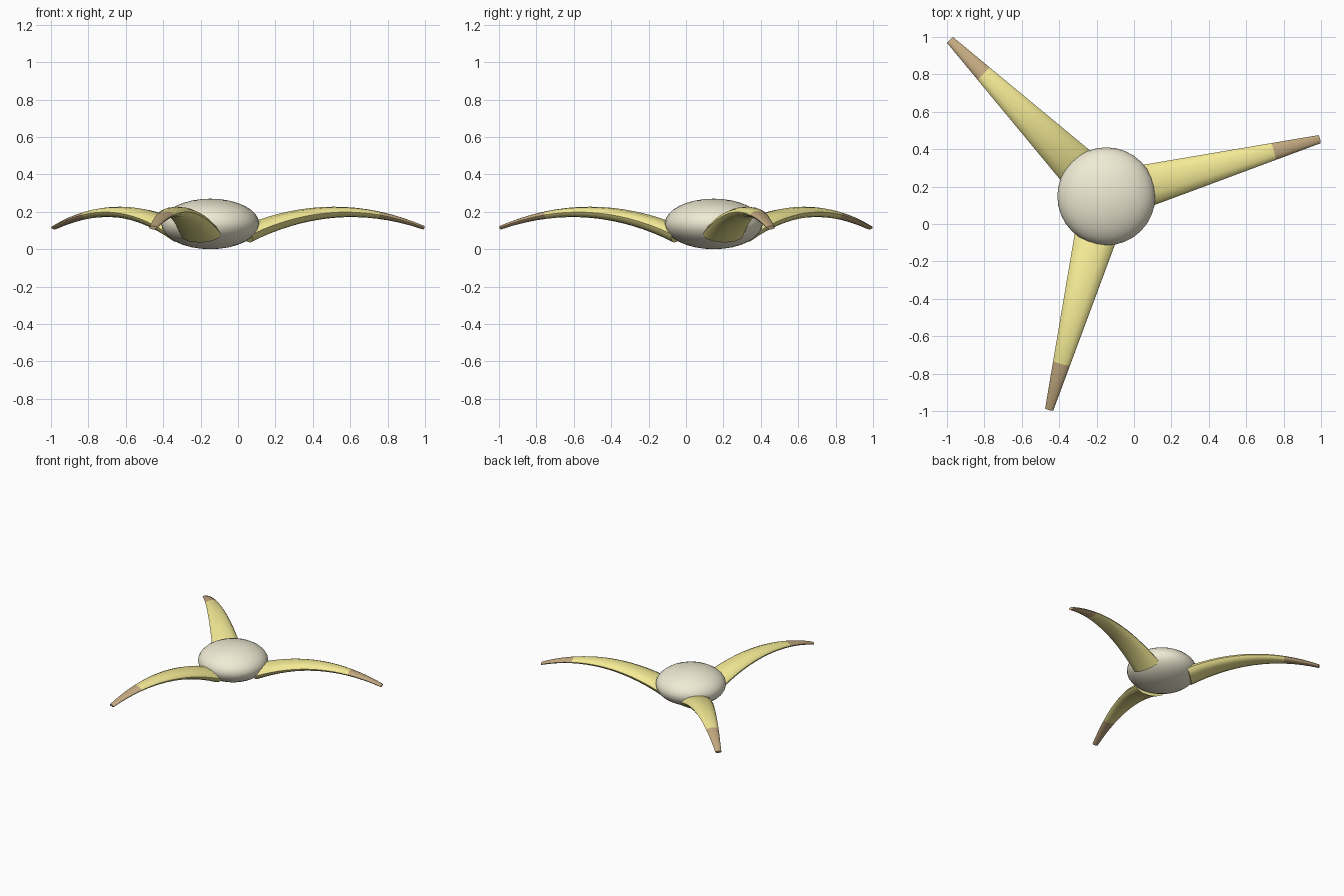
import bpy, bmesh, math
from mathutils import Vector

if "Cube" in bpy.data.objects:
    bpy.data.objects.remove(bpy.data.objects["Cube"])

CX, CY = -0.148, 0.148          # hub centre
R0, R1 = 0.20, 1.18             # radial start and end of an arm
SIDES = 12


def material(name, rgb):
    m = bpy.data.materials.new(name)
    m.diffuse_color = (*rgb, 1)
    m.use_nodes = True
    m.node_tree.nodes["Principled BSDF"].inputs["Base Color"].default_value = m.diffuse_color
    return m


cream = material("cream", (0.87, 0.83, 0.66))
yellow = material("yellow", (0.90, 0.82, 0.30))
brown = material("brown", (0.55, 0.40, 0.22))


def smooth(ob, angle):
    bpy.ops.object.select_all(action='DESELECT')
    ob.select_set(True)
    bpy.context.view_layer.objects.active = ob
    bpy.ops.object.shade_smooth_by_angle(angle=math.radians(angle))


def arm_piece(name, heading, t0, t1, steps, mat):
    """Tapered, flattened tube along an arched path, closed at both ends."""
    d = Vector((math.cos(heading), math.sin(heading), 0))
    side = Vector((-d.y, d.x, 0))
    up = Vector((0, 0, 1))
    bm = bmesh.new()
    rings = []
    for i in range(steps + 1):
        t = t0 + (t1 - t0) * i / steps
        r = R0 + (R1 - R0) * t
        z = 0.08 + 0.035 * t + 0.4 * t * (1 - t)
        slope = (0.035 + 0.4 * (1 - 2 * t)) / (R1 - R0)
        normal = (up - d * slope).normalized()
        half_w = 0.115 - 0.0925 * t
        half_h = 0.049 - 0.039 * t
        c = Vector((CX, CY, z)) + d * r
        ring = []
        for k in range(SIDES):
            a = 2 * math.pi * k / SIDES
            ring.append(bm.verts.new(c + side * half_w * math.cos(a)
                                     + normal * half_h * math.sin(a)))
        rings.append(ring)
    for a, b in zip(rings, rings[1:]):
        for k in range(SIDES):
            n = (k + 1) % SIDES
            bm.faces.new((a[k], a[n], b[n], b[k]))
    bm.faces.new(rings[0])
    bm.faces.new(rings[-1])
    bmesh.ops.recalc_face_normals(bm, faces=bm.faces)
    me = bpy.data.meshes.new(name)
    bm.to_mesh(me)
    bm.free()
    me.materials.append(mat)
    ob = bpy.data.objects.new(name, me)
    bpy.context.collection.objects.link(ob)
    smooth(ob, 35)


# flattened round hub
bpy.ops.mesh.primitive_uv_sphere_add(segments=32, ring_count=16, radius=1,
                                     location=(CX, CY, 0.135))
hub = bpy.context.object
hub.name = "hub"
hub.scale = (0.262, 0.262, 0.135)
hub.data.materials.append(cream)
smooth(hub, 60)

# three arched arms with brown tips
for i in range(3):
    h = math.radians(15 + 120 * i)
    arm_piece(f"arm_{i + 1}", h, 0, 0.74, 12, yellow)
    arm_piece(f"arm_tip_{i + 1}", h, 0.74, 1, 4, brown)
